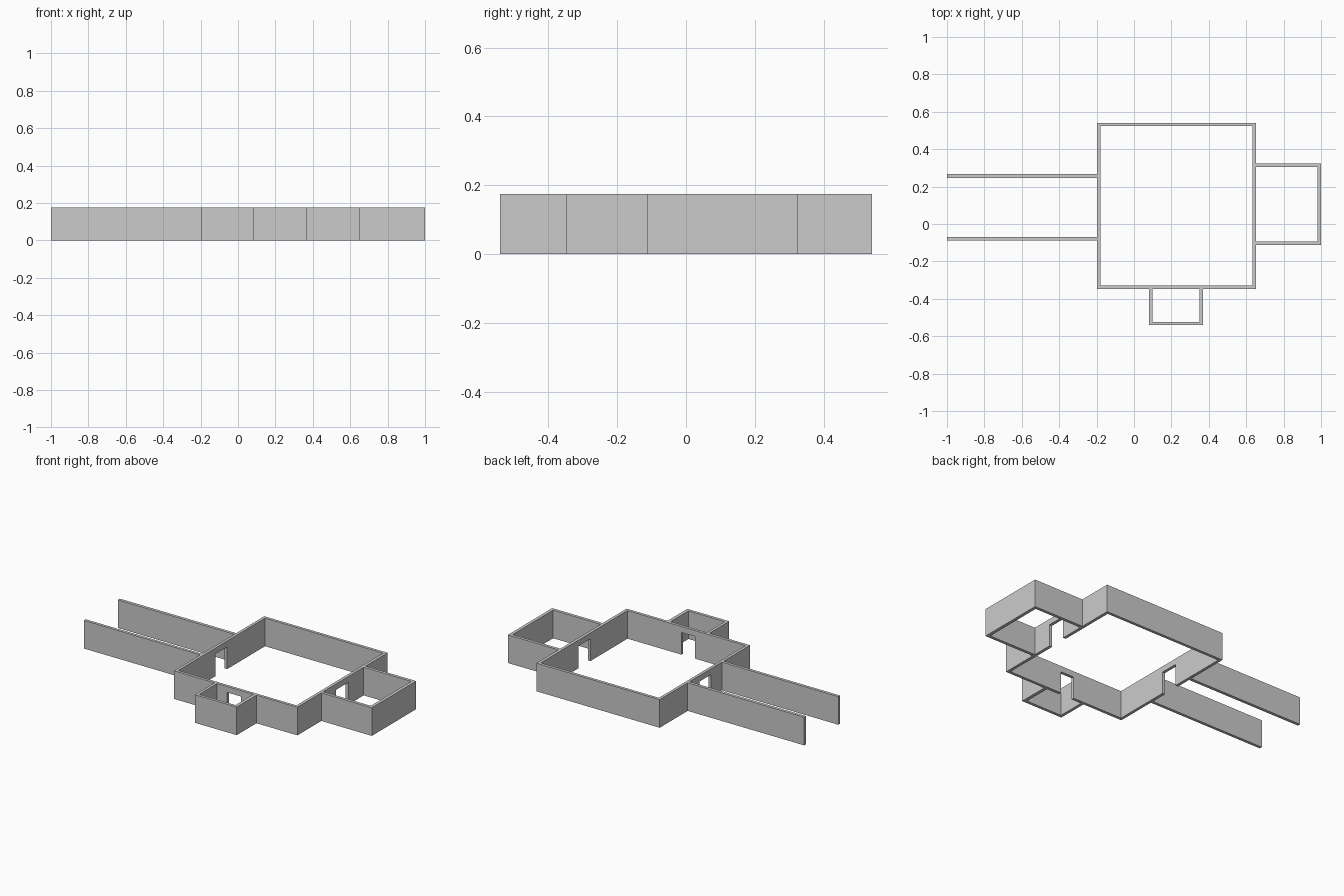
import bpy, bmesh

if "Cube" in bpy.data.objects:
    bpy.data.objects.remove(bpy.data.objects["Cube"])

HEIGHT = 0.175
DOOR_TOP = 0.138


def wall_run(name, outer, inner, closed=False):
    """Upright wall between two matching plan outlines."""
    bm = bmesh.new()
    rings = [[bm.verts.new((x, y, z)) for x, y in line]
             for line, z in ((outer, 0), (outer, HEIGHT), (inner, HEIGHT), (inner, 0))]
    n = len(outer)
    for i in range(n if closed else n - 1):
        j = (i + 1) % n
        for k in range(4):
            a, b = rings[k], rings[(k + 1) % 4]
            bm.faces.new((a[i], a[j], b[j], b[i]))
    if not closed:
        for i in (0, n - 1):
            bm.faces.new([r[i] for r in rings])
    bmesh.ops.recalc_face_normals(bm, faces=bm.faces)
    mesh = bpy.data.meshes.new(name)
    bm.to_mesh(mesh)
    bm.free()
    obj = bpy.data.objects.new(name, mesh)
    bpy.context.collection.objects.link(obj)
    return obj


def rect(x0, x1, y0, y1):
    return [(x0, y0), (x1, y0), (x1, y1), (x0, y1)]


def cut_door(wall, x0, x1, y0, y1):
    """Cut a doorway that leaves a lintel above it."""
    bpy.ops.mesh.primitive_cube_add(
        size=1, location=((x0 + x1) / 2, (y0 + y1) / 2, DOOR_TOP / 2 - 0.05))
    cutter = bpy.context.object
    cutter.name = "doorway_cutter"
    cutter.scale = (x1 - x0, y1 - y0, DOOR_TOP + 0.1)
    cutter.hide_render = True
    mod = wall.modifiers.new("doorway", 'BOOLEAN')
    mod.operation = 'DIFFERENCE'
    mod.solver = 'EXACT'
    mod.object = cutter
    bpy.context.view_layer.objects.active = wall
    bpy.ops.object.modifier_apply(modifier=mod.name)
    bpy.data.objects.remove(cutter)


# Main hall with three doorways
hall = wall_run("main_hall_walls", rect(-0.198, 0.652, -0.347, 0.541),
                rect(-0.18, 0.633, -0.329, 0.523), closed=True)
cut_door(hall, -0.25, -0.13, 0.035, 0.15)
cut_door(hall, 0.58, 0.70, 0.035, 0.155)
cut_door(hall, 0.168, 0.262, -0.40, -0.28)

# Side room on the right
wall_run("right_room_walls",
         [(0.652, -0.112), (1.0, -0.112), (1.0, 0.324), (0.652, 0.324)],
         [(0.652, -0.093), (0.98, -0.093), (0.98, 0.305), (0.652, 0.305)])

# Small room at the front
wall_run("front_room_walls",
         [(0.081, -0.347), (0.081, -0.541), (0.37, -0.541), (0.37, -0.347)],
         [(0.099, -0.347), (0.099, -0.523), (0.349, -0.523), (0.349, -0.347)])

# Corridor walls on the left
for name, y0, y1 in (("corridor_back_wall", 0.247, 0.266),
                     ("corridor_front_wall", -0.088, -0.07)):
    wall_run(name, [(-1.0, y0), (-0.198, y0)], [(-1.0, y1), (-0.198, y1)])
